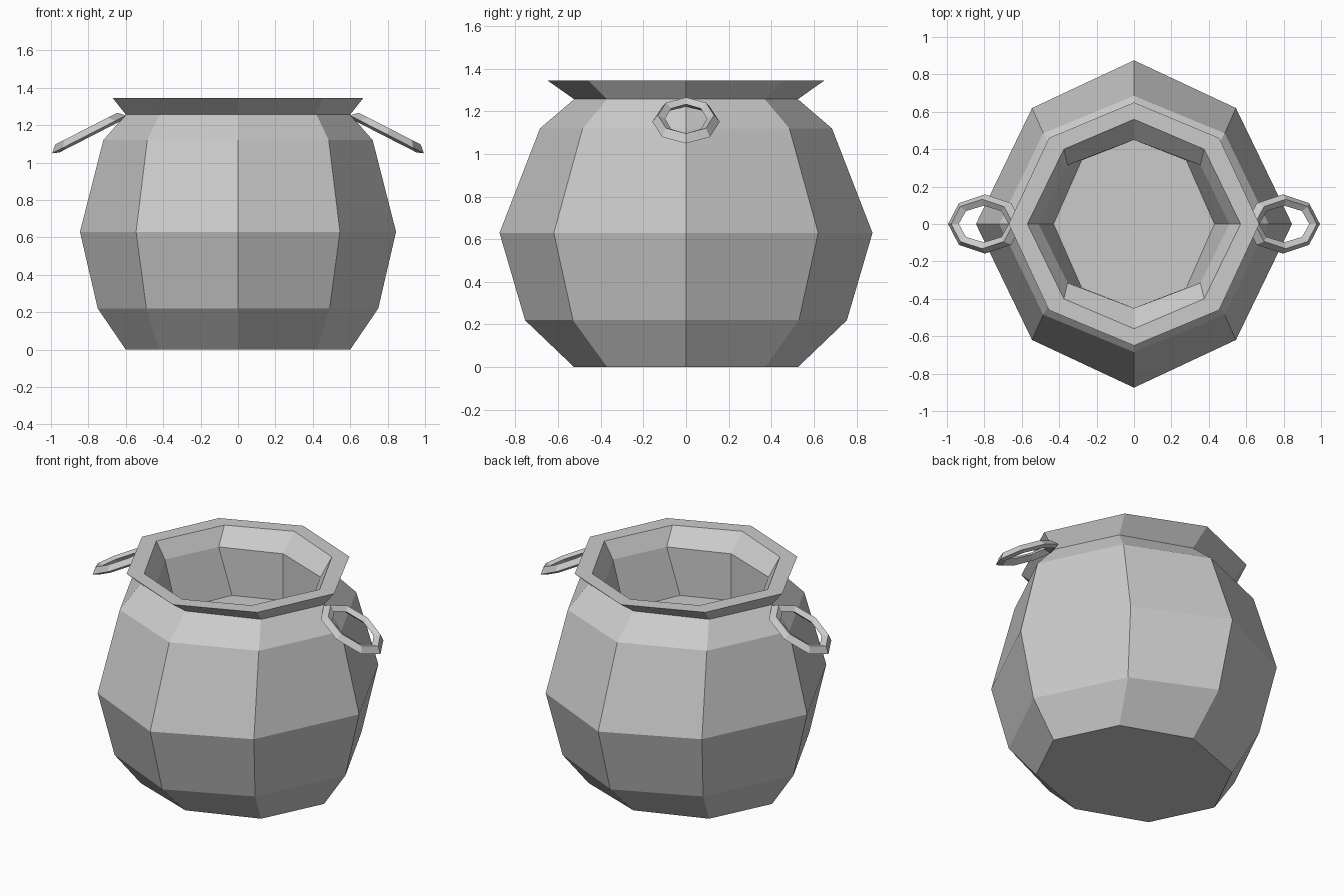
import bpy, bmesh
from math import sin, cos, pi
from mathutils import Vector

if "Cube" in bpy.data.objects:
    bpy.data.objects.remove(bpy.data.objects["Cube"])


def make(name, rings, caps=False, loop=False):
    """Skin a stack of rings into one flat-shaded object."""
    bm = bmesh.new()
    rows = [[bm.verts.new(p) for p in r] for r in rings]
    pairs = list(zip(rows, rows[1:])) + ([(rows[-1], rows[0])] if loop else [])
    for a, b in pairs:
        for i in range(len(a)):
            j = (i + 1) % len(a)
            bm.faces.new((a[i], a[j], b[j], b[i]))
    if caps:
        bm.faces.new(rows[0][::-1])
        bm.faces.new(rows[-1])
    bmesh.ops.recalc_face_normals(bm, faces=bm.faces)
    me = bpy.data.meshes.new(name)
    bm.to_mesh(me)
    bm.free()
    ob = bpy.data.objects.new(name, me)
    bpy.context.collection.objects.link(ob)
    return ob


def octagon(x, xd, y, yd, z):
    """Eight corners: on the axes (x, y) and on the diagonals (xd, yd)."""
    return [(x, 0, z), (xd, yd, z), (0, y, z), (-xd, yd, z),
            (-x, 0, z), (-xd, -yd, z), (0, -y, z), (xd, -yd, z)]


# Pot: outer belly, flared rim, then the hollow down to the inner floor
profile = [
    (0.60, 0.42, 0.525, 0.37, 0.0),
    (0.75, 0.49, 0.755, 0.53, 0.22),
    (0.845, 0.545, 0.875, 0.62, 0.63),
    (0.72, 0.485, 0.685, 0.485, 1.12),
    (0.60, 0.42, 0.525, 0.37, 1.257),
    (0.67, 0.455, 0.65, 0.46, 1.345),
    (0.57, 0.375, 0.56, 0.40, 1.345),
    (0.51, 0.355, 0.45, 0.315, 1.245),
    (0.43, 0.28, 0.45, 0.34, 0.95),
]
make("pot", [octagon(*p) for p in profile], caps=True)

# Handles: tilted eight-sided rings with a four-sided section
section = [(0.222, 0.158, -0.008), (0.186, 0.132, 0.026),
           (0.15, 0.098, 0.008), (0.186, 0.132, -0.022)]
for side, name in ((1, "right_handle"), (-1, "left_handle")):
    centre = Vector((side * 0.80, 0, 1.158))
    along = Vector((side * 0.89, 0, -0.456))
    up = Vector((side * 0.456, 0, 0.89))
    across = Vector((0, 1, 0))
    rings = [[centre + along * (a * cos(k * pi / 4)) + across * (b * sin(k * pi / 4))
              + up * h for k in range(8)] for a, b, h in section]
    make(name, rings, loop=True)
